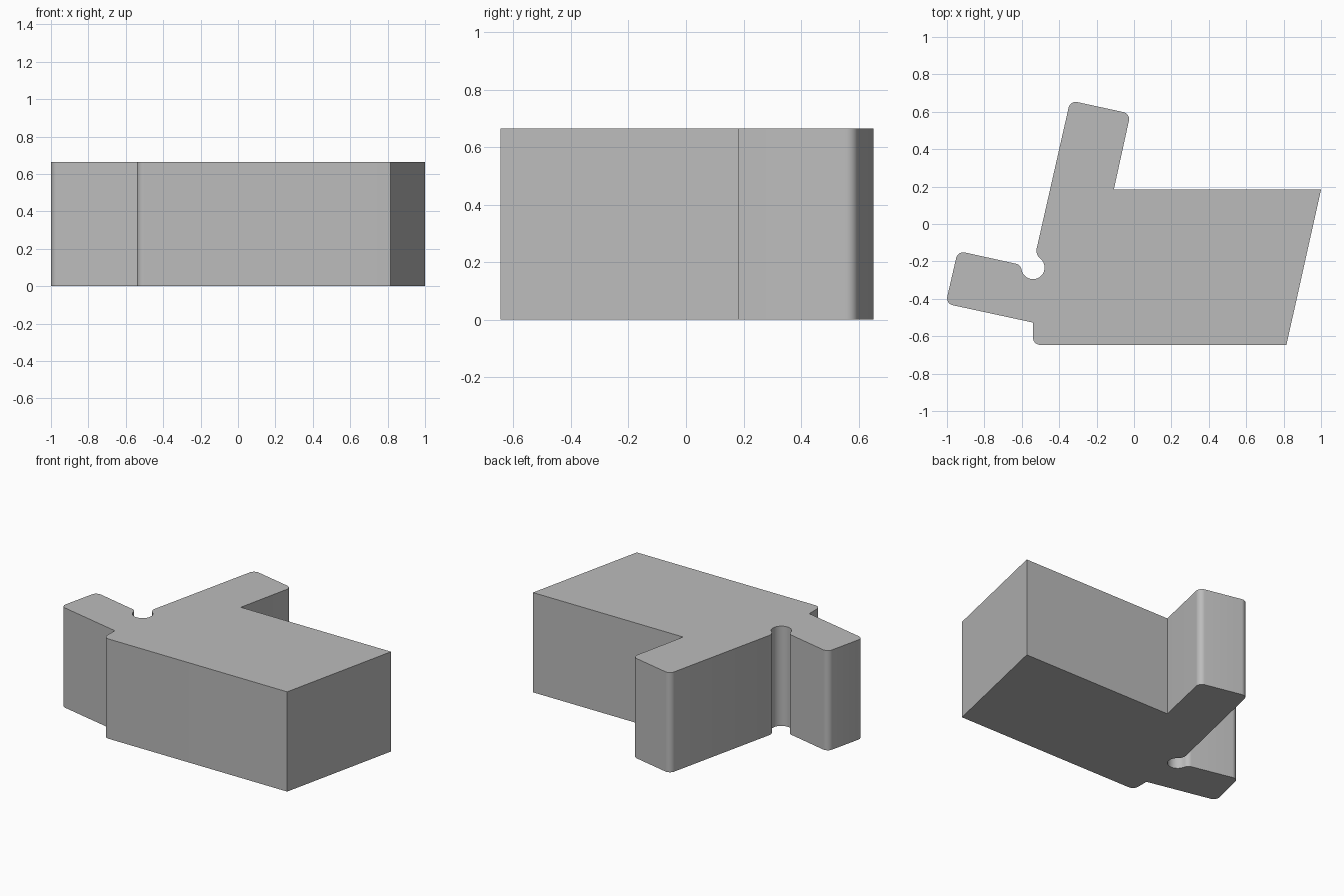
import bpy, bmesh
from math import cos, sin, tan, radians
from mathutils import Vector

HEIGHT = 0.665

old = bpy.data.objects.get("Cube")
if old:
    bpy.data.objects.remove(old, do_unlink=True)


def rounded(before, corner, after, setback, steps=8):
    """Arc that rounds a corner, starting setback away from it on both sides."""
    a = (before - corner).normalized()
    b = (after - corner).normalized()
    half = a.angle(b) / 2
    centre = corner + (a + b).normalized() * setback / cos(half)
    radius = setback * tan(half)
    start = corner + a * setback - centre
    end = corner + b * setback - centre
    return [centre + start.lerp(end, i / steps).normalized() * radius
            for i in range(steps + 1)]


def notch_arc(centre, radius, first, last, steps=24):
    """Points along the round relief notch."""
    angles = [radians(first + (last - first) * i / steps) for i in range(steps + 1)]
    return [(centre[0] + radius * cos(t), centre[1] + radius * sin(t), 0)
            for t in angles]


# Outline seen from above: x, y, corner setback
corners = [(x, y, 0) for x, y, z in notch_arc((-0.54, -0.233), 0.062, 190, 405)]
corners += [
    (-0.528, -0.165, 0.036),                            # foot of the upright arm
    (-0.341, 0.66, 0.038), (-0.019, 0.59, 0.038),       # end of the upright arm
    (-0.108, 0.184, 0), (1.0, 0.184, 0),                # slanted main body
    (0.815, -0.646, 0), (-0.54, -0.646, 0.038),
    (-0.54, -0.527, 0),                                 # step under the side arm
    (-1.007, -0.426, 0.038), (-0.942, -0.144, 0.038),   # end of the side arm
    (-0.606, -0.218, 0.026),                            # lip beside the notch
]
points = [Vector((x, y)) for x, y, s in corners]
outline = []
for i, (x, y, setback) in enumerate(corners):
    if setback:
        outline += rounded(points[i - 1], points[i],
                           points[(i + 1) % len(points)], setback)
    else:
        outline.append(points[i])

# Extruded block
bm = bmesh.new()
base = bm.faces.new([bm.verts.new((p.x, p.y, 0)) for p in outline])
top = bmesh.ops.extrude_face_region(bm, geom=[base], use_keep_orig=True)
bmesh.ops.translate(bm, vec=(0, 0, HEIGHT),
                    verts=[v for v in top["geom"] if isinstance(v, bmesh.types.BMVert)])
bmesh.ops.recalc_face_normals(bm, faces=bm.faces)
mesh = bpy.data.meshes.new("bracket_block")
bm.to_mesh(mesh)
bm.free()
block = bpy.data.objects.new("bracket_block", mesh)
bpy.context.collection.objects.link(block)

# Plain grey
grey = bpy.data.materials.new("plain_grey")
grey.use_nodes = True
colour = (0.5, 0.5, 0.5, 1)
grey.diffuse_color = colour
grey.node_tree.nodes["Principled BSDF"].inputs["Base Color"].default_value = colour
mesh.materials.append(grey)

# Smooth the rounded corners, keep the edges sharp
bpy.ops.object.select_all(action="DESELECT")
block.select_set(True)
bpy.context.view_layer.objects.active = block
bpy.ops.object.shade_smooth_by_angle(angle=radians(30))
